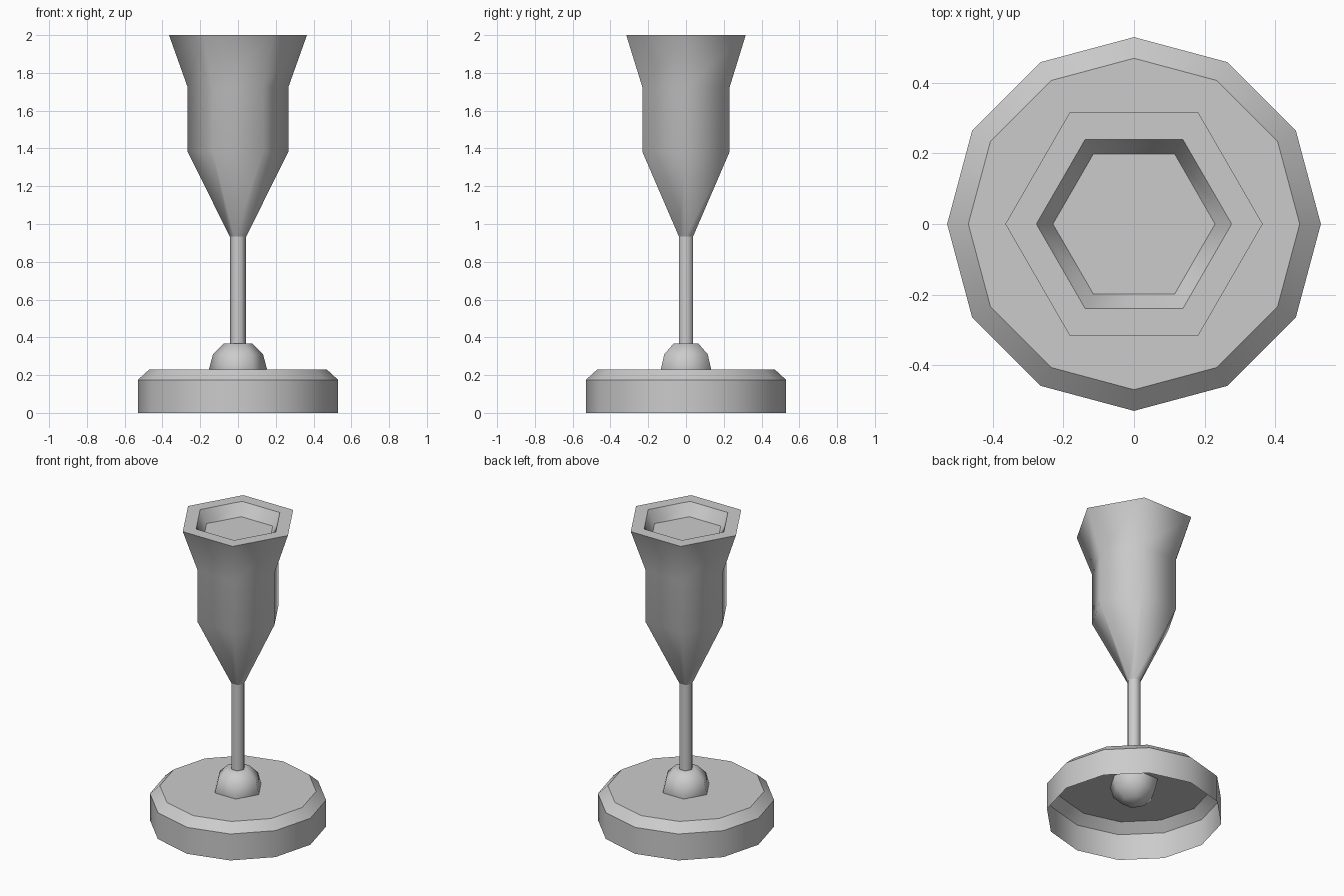
import bpy, bmesh, math

if "Cube" in bpy.data.objects:
    bpy.data.objects.remove(bpy.data.objects["Cube"])


def lathe(name, profile, sides, smooth_angle, cap_end=False, flip=False):
    """Revolve (radius, z) points into a faceted shell; radius 0 makes a pole."""
    bm = bmesh.new()
    rings = []
    for r, z in profile:
        count = sides if r > 0 else 1
        rings.append([bm.verts.new((r * math.cos(i * math.tau / sides),
                                    r * math.sin(i * math.tau / sides), z))
                      for i in range(count)])
    for a, b in zip(rings, rings[1:]):
        for i in range(sides):
            j = (i + 1) % sides
            if len(a) == 1:
                bm.faces.new((a[0], b[j], b[i]))
            else:
                bm.faces.new((a[i], a[j], b[j], b[i]))
    if cap_end:
        bm.faces.new(rings[-1])
    mesh = bpy.data.meshes.new(name)
    bm.to_mesh(mesh)
    bm.free()
    obj = bpy.data.objects.new(name, mesh)
    bpy.context.collection.objects.link(obj)
    bpy.ops.object.select_all(action='DESELECT')
    obj.select_set(True)
    bpy.context.view_layer.objects.active = obj
    bpy.ops.object.shade_smooth_by_angle(angle=math.radians(smooth_angle))
    return obj


# Foot: twelve-sided shell, chamfered on top and open underneath
lathe("base", [(0.53, 0), (0.53, 0.175), (0.47, 0.23)], 12, 35, cap_end=True)

# Ball: six-sided sphere with a flattened top, half sunk into the foot
R, CZ = 0.153, 0.234
ball = [(0, CZ - R)]
for lat in (-60, -30, 0, 30, 60):
    t = math.radians(lat)
    ball.append((R * math.cos(t), CZ + R * math.sin(t)))

# Stem rises straight from the flat top of the ball
lathe("ball_and_stem", ball + [(0.043, 0.366), (0.043, 0.933)], 6, 61.5)

# Cup: flared outside, flat rim, shallow inner wall and floor
lathe("cup", [(0.043, 0.933), (0.267, 1.383), (0.267, 1.725), (0.365, 2.0),
              (0.277, 2.0), (0.23, 1.92)], 6, 61.5, cap_end=True)
